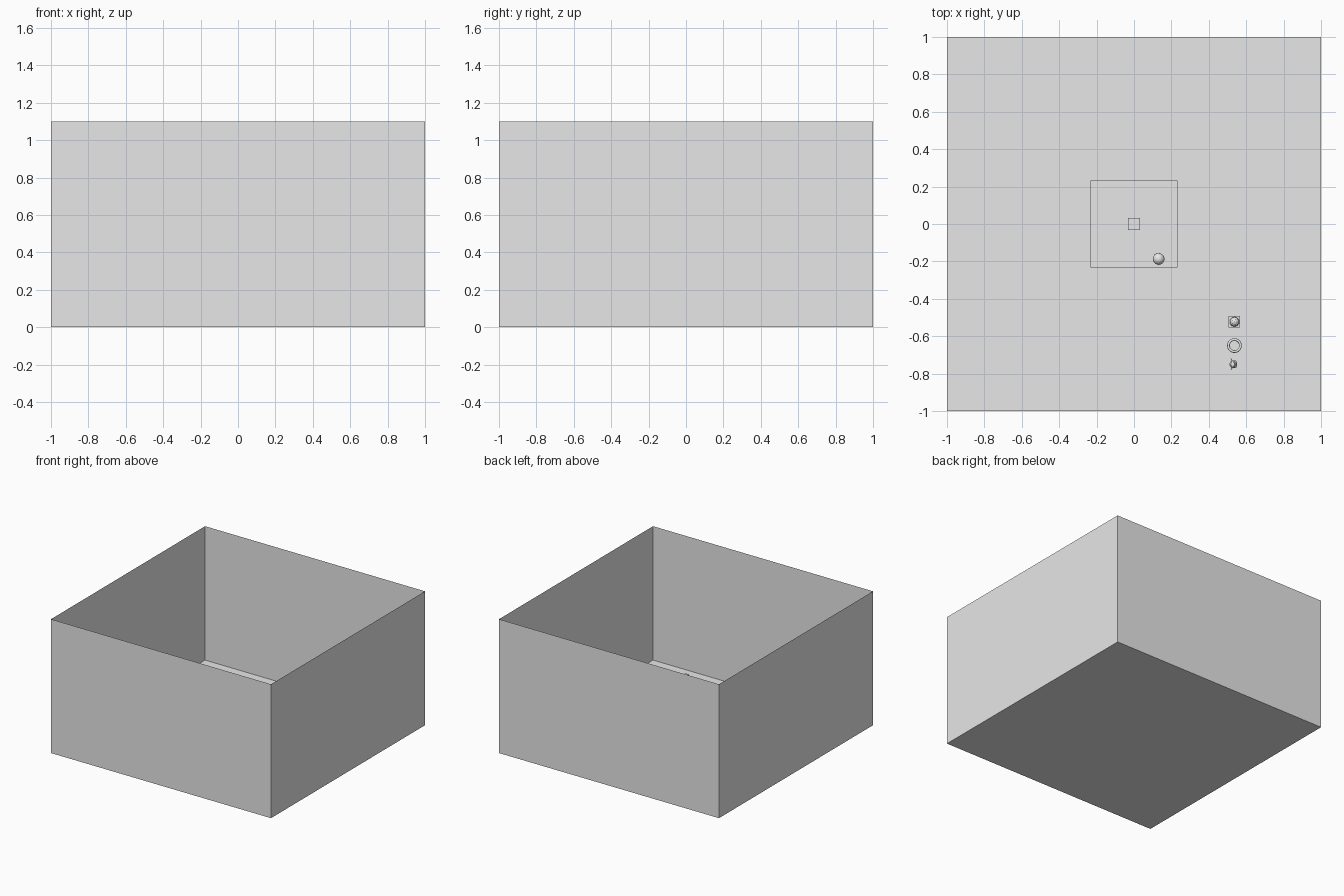
import bpy, bmesh, math

if "Cube" in bpy.data.objects:
    bpy.data.objects.remove(bpy.data.objects["Cube"])

grey = bpy.data.materials.new("light_grey")
grey.diffuse_color = (0.8, 0.8, 0.8, 1)
grey.use_nodes = True
grey.node_tree.nodes["Principled BSDF"].inputs["Base Color"].default_value = grey.diffuse_color


def finish(name, smooth=False):
    ob = bpy.context.object
    ob.name = name
    ob.data.materials.clear()
    ob.data.materials.append(grey)
    if smooth:
        bpy.ops.object.shade_smooth_by_angle(angle=math.radians(40))
    return ob


def box(name, loc, size):
    bpy.ops.mesh.primitive_cube_add(size=1, location=loc)
    ob = finish(name)
    ob.scale = size
    bpy.ops.object.transform_apply(location=False, rotation=False, scale=True)
    return ob


# Open-topped room made of thin sheets
room = box("room", (0, 0, 0.55), (2, 2, 1.1))
bm = bmesh.new()
bm.from_mesh(room.data)
top = [f for f in bm.faces if f.normal.z > 0.9]
bmesh.ops.delete(bm, geom=top, context='FACES_ONLY')
bm.to_mesh(room.data)
bm.free()

# Square platform with a block and a ball
box("platform", (0, 0, 0.005), (0.466, 0.466, 0.01))
box("centre_block", (0, 0, 0.041), (0.062, 0.062, 0.062))
bpy.ops.mesh.primitive_uv_sphere_add(segments=32, ring_count=16, radius=0.031,
                                     location=(0.132, -0.187, 0.041))
finish("ball", True)

# Row of small ornaments near the right wall
box("ornament_block", (0.537, -0.523, 0.031), (0.062, 0.062, 0.062))
bpy.ops.mesh.primitive_ico_sphere_add(subdivisions=2, radius=0.026,
                                      location=(0.537, -0.523, 0.082))
finish("faceted_ball")
bpy.ops.mesh.primitive_torus_add(major_radius=0.032, minor_radius=0.007,
                                 major_segments=48, minor_segments=12,
                                 location=(0.537, -0.65, 0.085))
finish("ring", True)
bpy.ops.mesh.primitive_monkey_add(size=0.047, location=(0.53, -0.75, 0.085),
                                  rotation=(0, 0, math.pi / 2))
finish("animal_head")
